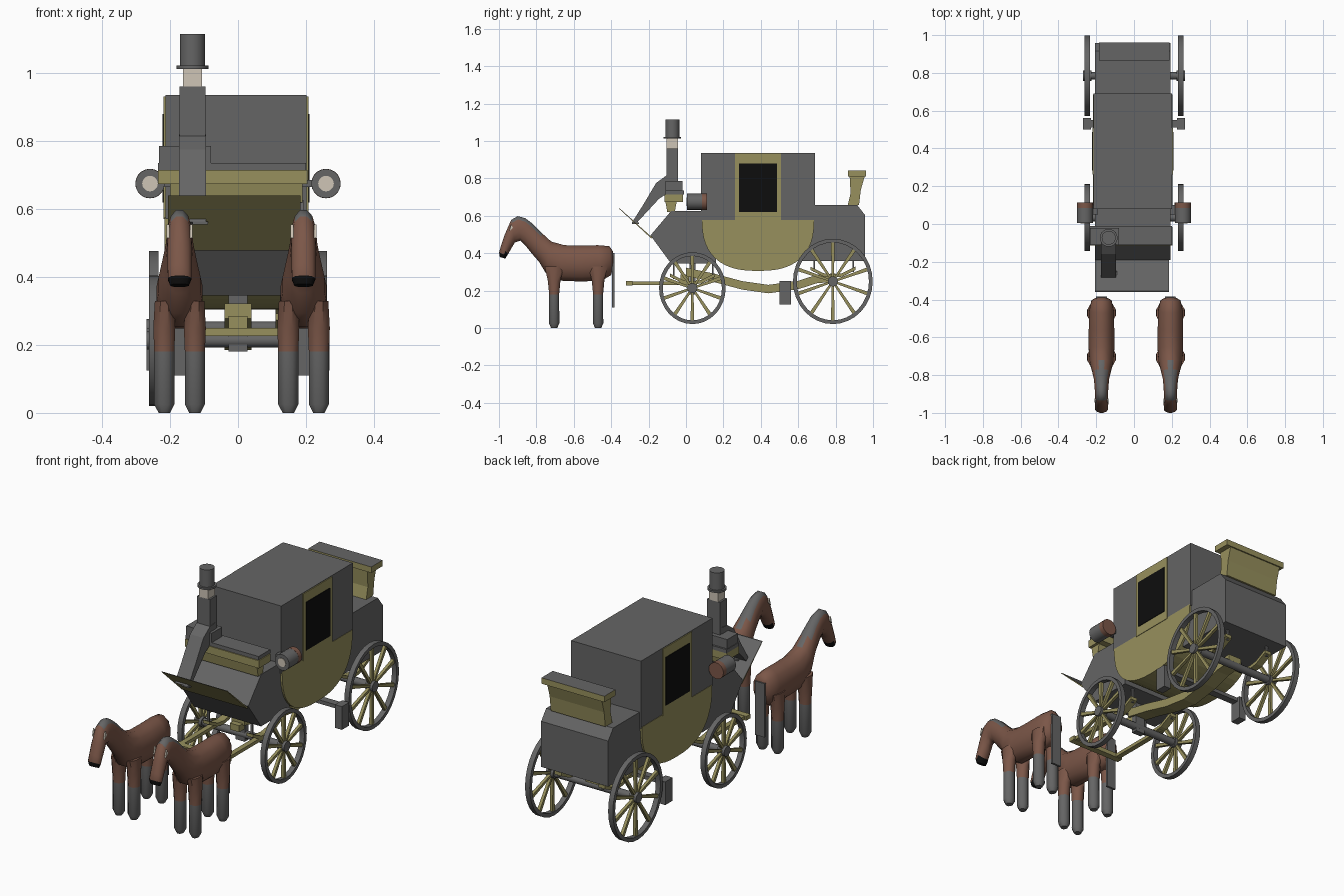
import bpy, bmesh, math
from mathutils import Vector

if "Cube" in bpy.data.objects:
    bpy.data.objects.remove(bpy.data.objects["Cube"])


def material(name, *rgb):
    m = bpy.data.materials.new(name)
    m.use_nodes = True
    m.diffuse_color = (*rgb, 1)
    m.node_tree.nodes["Principled BSDF"].inputs["Base Color"].default_value = (*rgb, 1)
    return m


GREY = material("charcoal_grey", .13, .13, .13)
YELLOW = material("straw_yellow", .31, .28, .11)
BROWN = material("chestnut_brown", .2, .095, .065)
BLACK = material("black", .004, .004, .004)
CREAM = material("cream", .62, .56, .47)


def finish(name, bm, mats, rule=None, smooth=False):
    """Turn a bmesh into an object, colouring faces by an optional rule."""
    bmesh.ops.recalc_face_normals(bm, faces=bm.faces[:])
    bm.normal_update()
    if rule:
        for f in bm.faces:
            f.material_index = rule(f.calc_center_median(), f.normal)
    me = bpy.data.meshes.new(name)
    bm.to_mesh(me)
    bm.free()
    for m in mats:
        me.materials.append(m)
    ob = bpy.data.objects.new(name, me)
    bpy.context.collection.objects.link(ob)
    if smooth:
        bpy.ops.object.select_all(action='DESELECT')
        ob.select_set(True)
        bpy.context.view_layer.objects.active = ob
        bpy.ops.object.shade_smooth_by_angle(angle=math.radians(50))
    return ob


def loft(name, rings, mats, rule=None, closed=False, smooth=False):
    """Bridge equal rings of points; cap the ends or close the loop."""
    bm = bmesh.new()
    vs = [[bm.verts.new(p) for p in r] for r in rings]
    pairs = list(zip(vs, vs[1:])) + ([(vs[-1], vs[0])] if closed else [])
    for a, b in pairs:
        for i in range(len(a)):
            j = (i + 1) % len(a)
            bm.faces.new((a[i], a[j], b[j], b[i]))
    if not closed:
        bm.faces.new(vs[0])
        bm.faces.new(vs[-1])
    return finish(name, bm, mats, rule, smooth)


def prism(name, pts, x0, x1, mat, rule=None, extra=()):
    """Side profile of (y, z) points extruded across x."""
    return loft(name, [[(x, y, z) for y, z in pts] for x in (x0, x1)], [mat, *extra], rule)


def box(name, x0, x1, y0, y1, z0, z1, mat, rule=None, extra=()):
    return prism(name, [(y0, z0), (y1, z0), (y1, z1), (y0, z1)], x0, x1, mat, rule, extra)


def strip(name, path, thick, x0, x1, mat):
    """Bent bar following a (y, z) path."""
    h = thick / 2
    prism(name, [(y, z + h) for y, z in path] + [(y, z - h) for y, z in reversed(path)], x0, x1, mat)


def tube(name, p0, p1, r, mat, n=20, rule=None, extra=()):
    p0, p1 = Vector(p0), Vector(p1)
    q = (p1 - p0).to_track_quat('Z', 'Y')
    ring = [q @ Vector((r * math.cos(a), r * math.sin(a), 0))
            for a in (math.tau * i / n for i in range(n))]
    return loft(name, [[p + v for v in ring] for p in (p0, p1)], [mat, *extra], rule, smooth=True)


# Carriage body: curved lower hull, upper cabin, front and rear boots
CX, W = -.006, .2
hull = []
for i in range(25):
    a = math.pi * i / 24
    c, s = math.cos(a), math.sin(a)
    hull.append((.385 + math.copysign(abs(c) ** .8, c) * .3, .577 - max(s, 0) ** .8 * .272))
prism("cabin_hull", hull, CX - W - .01, CX + W + .01, YELLOW)
box("cabin", CX - W - .008, CX + W + .008, .08, .69, .57, .935, GREY)
prism("front_boot", [(-.19, .495), (-.08, .625), (.16, .625), (.16, .345), (-.08, .345)],
      CX - W, CX + W, GREY)
prism("rear_boot", [(.62, .358), (.62, .658), (.915, .658), (.957, .604), (.957, .358)],
      CX - W, CX + W, GREY)
prism("dashboard", [(-.36, .64), (-.355, .64), (-.18, .483), (-.185, .478)],
      CX - W, CX + W - .01, YELLOW, lambda c, n: int(n.z > .3), [GREY])

# Doors with windows on both sides
for s, side in ((1, "left"), (-1, "right")):
    x = CX + s * (W + .006)
    box(side + "_door", x, x + s * .007, .262, .508, .57, .932, YELLOW)
    box(side + "_window", x, x + s * .01, .283, .487, .62, .88, BLACK)

# Rear bench
prism("rear_seat", [(.865, .658), (.88, .72), (.875, .81), (.955, .81), (.935, .74), (.925, .658)],
      CX - .16, CX + .165, YELLOW)
box("rear_seat_top", CX - .18, CX + .195, .866, .962, .81, .842, YELLOW,
    lambda c, n: int(n.z > .5), [GREY])

# Driver bench
prism("bench_base", [(-.1, .62), (-.11, .676), (-.05, .676), (-.06, .62)], -.2, .19, YELLOW)
box("bench_seat", -.235, .205, -.115, -.015, .674, .715, YELLOW)
box("bench_cushion", -.235, .2, -.11, -.01, .715, .735, GREY)
box("bench_blanket", -.232, -.08, -.11, -.02, .735, .785, GREY)

# Driver with top hat
DX, DY = -.134, -.073
box("driver_torso", DX - .038, DX + .038, -.103, -.043, .735, .96, GREY)
prism("driver_legs", [(-.06, .82), (-.105, .815), (-.16, .775), (-.225, .665), (-.29, .562),
                      (-.27, .555), (-.145, .69), (-.1, .72), (-.06, .72)],
      DX - .04, DX + .04, GREY)
box("driver_feet", DX, DX + .045, -.29, -.25, .555, .563, GREY)
box("driver_head", DX - .028, DX + .028, DY - .03, DY + .03, .955, 1.015, CREAM)
tube("hat_brim", (DX, DY, 1.012), (DX, DY, 1.022), .047, GREY)
tube("hat_crown", (DX, DY, 1.02), (DX, DY, 1.115), .037, GREY)


# Wheels
def wheel(name, x, y, z, ry, rz, spokes=10, n=32):
    rings = []
    for i in range(n):
        a = math.tau * i / n
        rings.append([(x + dx, y + (ry - d) * math.cos(a), z + (rz - d) * math.sin(a))
                      for dx, d in ((-.014, 0), (.014, 0), (.014, .02), (-.014, .02))])
    loft(name + "_rim", rings, [GREY], closed=True, smooth=True)
    tube(name + "_hub", (x - .022, y, z), (x + .022, y, z), .027, GREY, 16)
    for i in range(spokes):
        a = math.tau * (i + .5) / spokes
        c, s = math.cos(a), math.sin(a)
        pts = [(y + c * (ry - .012) * k - s * w, z + s * (rz - .012) * k + c * w)
               for k, w in ((.1, .006), (1, .01), (1, -.01), (.1, -.006))]
        prism(f"{name}_spoke_{i}", pts, x - .008, x + .008, YELLOW)


for end, y, z, ry, rz in (("front", .034, .213, .178, .192), ("rear", .785, .249, .213, .228)):
    for s, side in ((1, "left"), (-1, "right")):
        wheel(f"{end}_{side}_wheel", s * .248, y, z, ry, rz)
        # Leaf spring beside each wheel
        strip(f"{end}_{side}_spring", [(y - .12, z + .07), (y - .05, z + .035), (y, z + .028),
              (y + .05, z + .035), (y + .12, z + .07)], .018, s * .13 - .02, s * .13 + .02, YELLOW)
        for k in (-.1, .11):
            box(f"{end}_{side}_hanger", s * .13 - .006, s * .13 + .006,
                y + k - .004, y + k + .004, z + .05, .37, GREY)
    tube(end + "_axle", (-.265, y, z), (.265, y, z), .02, GREY, 12)

# Undercarriage: perch beam, turning block, front frame and steps
strip("perch_beam", [(.0, .3), (.15, .268), (.3, .228), (.44, .208), (.6, .23), (.7, .262),
                     (.8, .27)], .045, -.04, .04, YELLOW)
box("turning_block", -.028, .028, .018, .05, .18, .35, GREY)
box("front_crossbar", -.16, .16, -.32, -.285, .227, .25, YELLOW)
box("frame_joint", -.028, .028, -.03, .016, .25, .285, YELLOW)
for s, side in ((1, "left"), (-1, "right")):
    x = s * .135
    box(side + "_frame_rail", x - .014, x + .014, -.3, .06, .23, .248, YELLOW)
    box(side + "_step", s * .228, s * .27, .5, .562, .125, .25, GREY)
    # Carriage lamp with a glowing front and a brown back
    x = s * .259
    tube(side + "_lamp", (x, .005, .675), (x, .112, .675), .043, GREY, 20,
         lambda c, n: int(n.y > .9), [BROWN])
    tube(side + "_lamp_back", (x, .085, .675), (x, .113, .675), .0435, BROWN)
    tube(side + "_lamp_glass", (x, .002, .675), (x, .01, .675), .023, CREAM)
    box(side + "_lamp_bracket", s * .19, s * .23, .05, .1, .665, .685, GREY)
box("step_bar", -.23, .23, .51, .55, .225, .245, GREY)

# Horse cross-sections: top y z, bottom y z, half width, from rump to nose
SECTIONS = [
    (-.39, .41, -.39, .33, .03), (-.41, .44, -.4, .28, .055), (-.47, .446, -.45, .25, .068),
    (-.56, .444, -.56, .245, .07), (-.65, .446, -.68, .25, .07), (-.72, .465, -.75, .29, .064),
    (-.77, .51, -.785, .35, .052), (-.82, .56, -.82, .39, .042), (-.86, .59, -.86, .44, .038),
    (-.9, .6, -.885, .465, .036), (-.935, .58, -.915, .455, .036), (-.97, .5, -.93, .43, .037),
    (-.99, .44, -.95, .395, .036), (-1, .405, -.957, .385, .036), (-.996, .38, -.965, .37, .028)]


def coat(c, n):
    if c.y < -.93 and c.z < .402:
        return 1
    return 2 if n.z > .5 and -.92 < c.y < -.74 and c.z > .48 else 0


def horse(name, x):
    rings = []
    for ty, tz, by, bz, w in SECTIONS:
        ring = []
        for i in range(12):
            a = math.tau * (i + .5) / 12
            k = (1 + math.cos(a)) / 2
            ring.append((x + w * math.sin(a), by + (ty - by) * k, bz + (tz - bz) * k))
        rings.append(ring)
    loft(name + "_body", rings, [BROWN, BLACK, GREY], coat, smooth=True)
    box(name + "_tail", x - .028, x + .028, -.395, -.383, .11, .4, GREY)
    for s in (1, -1):
        prism(name + "_eye", [(-.945, .515), (-.925, .535), (-.935, .555)],
              x + s * .03, x + s * .038, CREAM)
        for y in (-.705, -.47):
            legs = [[(x + s * .045 + r * math.cos(a), y + ry * math.sin(a), z)
                     for a in (math.tau * (i + .5) / 8 for i in range(8))]
                    for z, r, ry in ((0, .018, .018), (.025, .032, .03), (.18, .032, .029),
                                     (.25, .035, .036), (.33, .03, .055))]
            loft(name + "_leg", legs, [BROWN, GREY], lambda c, n: int(c.z < .18), smooth=True)


horse("right_horse", -.172)
horse("left_horse", .193)
